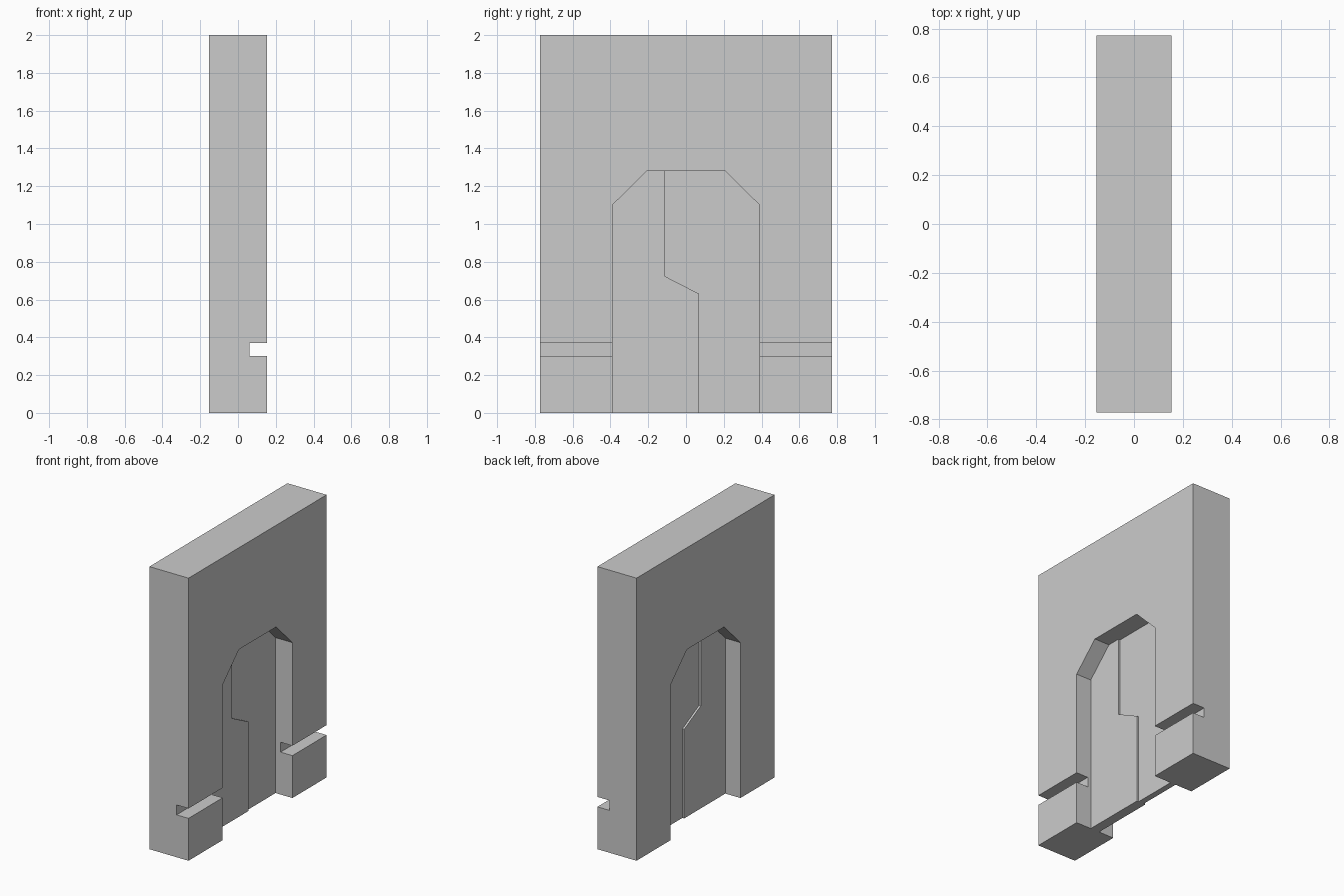
import bpy, bmesh

if "Cube" in bpy.data.objects:
    bpy.data.objects.remove(bpy.data.objects["Cube"])

HALF_T, HALF_W, HEIGHT = 0.153, 0.772, 2.0   # wall half thickness, half width, height


def extrude_profile(name, pts, x0, x1):
    """Extrude a (y, z) outline from x0 to x1."""
    bm = bmesh.new()
    face = bm.faces.new([bm.verts.new((x0, y, z)) for y, z in pts])
    ext = bmesh.ops.extrude_face_region(bm, geom=[face])
    verts = [g for g in ext["geom"] if isinstance(g, bmesh.types.BMVert)]
    bmesh.ops.translate(bm, verts=verts, vec=(x1 - x0, 0, 0))
    bmesh.ops.recalc_face_normals(bm, faces=bm.faces)
    mesh = bpy.data.meshes.new(name)
    bm.to_mesh(mesh)
    bm.free()
    obj = bpy.data.objects.new(name, mesh)
    bpy.context.collection.objects.link(obj)
    return obj


# Doorway outline with chamfered upper corners, left foot to right foot
left_arch = [(-0.39, 0), (-0.39, 1.1), (-0.208, 1.28)]
right_arch = [(-y, z) for y, z in reversed(left_arch)]

# Wall with the doorway opening
wall = extrude_profile("wall", left_arch + right_arch + [
    (HALF_W, 0), (HALF_W, HEIGHT), (-HALF_W, HEIGHT), (-HALF_W, 0)],
    -HALF_T, HALF_T)

# Horizontal groove across the outer face, cut on both sides of the doorway
groove = extrude_profile("groove_cutter", [
    (-1, 0.30), (1, 0.30), (1, 0.37), (-1, 0.37)], 0.06, 0.3)
groove.hide_render = True
groove.hide_viewport = False
cut = wall.modifiers.new("groove", "BOOLEAN")
cut.operation = "DIFFERENCE"
cut.solver = "EXACT"
cut.object = groove
bpy.context.view_layer.objects.active = wall
wall.select_set(True)
bpy.ops.object.modifier_apply(modifier=cut.name)
bpy.data.objects.remove(groove)

# Two interlocking door leaves; the left one is slightly thicker
seam = [(-0.115, 1.28), (-0.115, 0.725), (0.07, 0.63), (0.07, 0)]
extrude_profile("door_leaf_left", left_arch + seam, -0.035, 0.035)
extrude_profile("door_leaf_right", seam[::-1] + right_arch, -0.021, 0.021)
